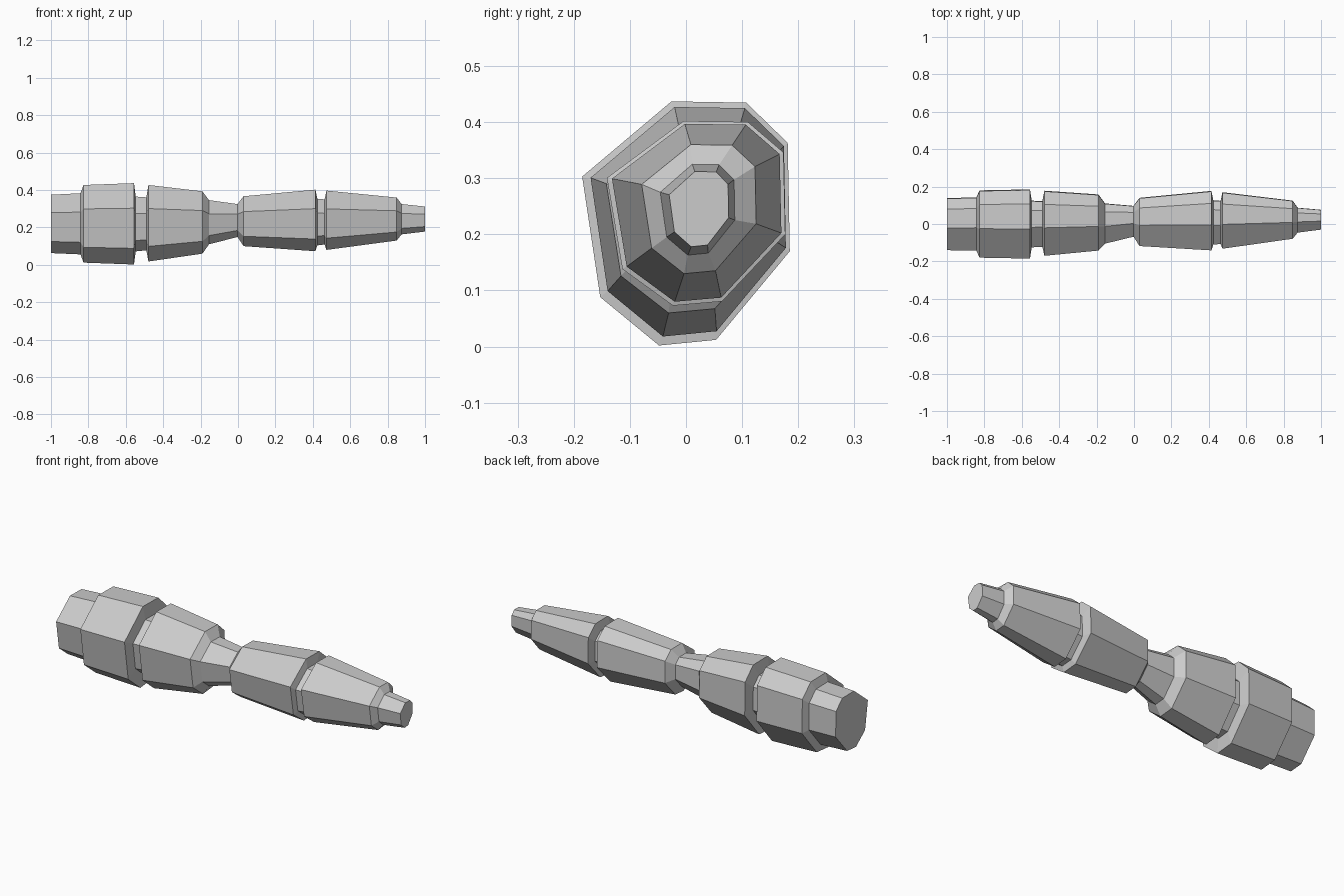
import bpy, bmesh

# Faceted cross-section, normalised to its bounding box (y, z)
SECTION = [(.43, 1), (.79, .995), (.99, .83), (1, .386),
           (.645, .023), (.37, 0), (.087, .198), (0, .692)]

# Stations along the shaft: x, y min, y max, z min, z max
STATIONS = [
    (-1.00, -.140, .138, .063, .375),   # butt end
    (-.842, -.143, .143, .056, .383),
    (-.826, -.180, .180, .012, .427),   # thick sleeve
    (-.556, -.185, .185, .002, .437),
    (-.547, -.125, .125, .072, .365),   # groove
    (-.490, -.122, .122, .078, .361),
    (-.479, -.170, .178, .018, .427),   # tapered sleeve
    (-.190, -.142, .158, .060, .393),
    (-.155, -.105, .110, .110, .346),   # waist
    (-.003, -.068, .097, .149, .325),
    (.030, -.118, .140, .100, .367),    # flared sleeve
    (.414, -.141, .177, .073, .402),
    (.424, -.110, .126, .104, .354),    # groove
    (.463, -.107, .124, .109, .350),
    (.473, -.132, .170, .080, .397),    # tapered sleeve
    (.848, -.079, .125, .130, .360),
    (.875, -.046, .087, .163, .325),    # tip
    (1.00, -.030, .076, .178, .312),
]


def loft(name, stations):
    bm = bmesh.new()
    rings = [[bm.verts.new((x, y0 + u * (y1 - y0), z0 + v * (z1 - z0)))
              for u, v in SECTION] for x, y0, y1, z0, z1 in stations]
    n = len(SECTION)
    for a, b in zip(rings, rings[1:]):
        for i in range(n):
            j = (i + 1) % n
            bm.faces.new((a[i], a[j], b[j], b[i]))
    bm.faces.new(rings[0])
    bm.faces.new(rings[-1])
    bmesh.ops.recalc_face_normals(bm, faces=bm.faces)
    mesh = bpy.data.meshes.new(name)
    bm.to_mesh(mesh)
    bm.free()
    obj = bpy.data.objects.new(name, mesh)
    bpy.context.collection.objects.link(obj)
    return obj


loft("segmented_shaft", STATIONS)
